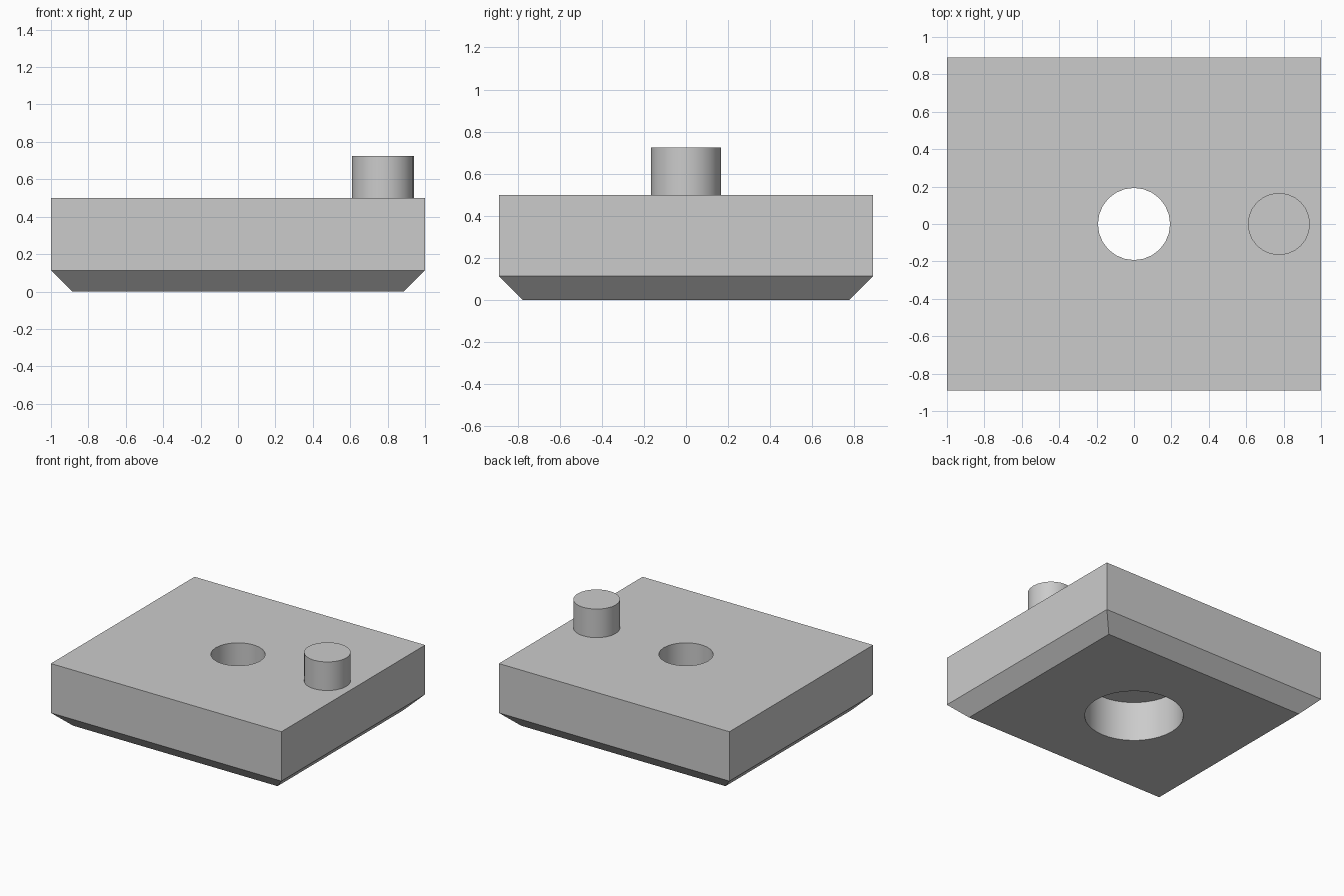
import bpy
import bmesh

cube = bpy.data.objects.get("Cube")
if cube:
    bpy.data.objects.remove(cube, do_unlink=True)

WIDTH, DEPTH, HEIGHT, CHAMFER = 2.0, 1.78, 0.5, 0.113

grey = bpy.data.materials.new("plain grey")
grey.use_nodes = True
colour = (0.6, 0.6, 0.6, 1)
grey.diffuse_color = colour
grey.node_tree.nodes["Principled BSDF"].inputs["Base Color"].default_value = colour


def cylinder(name, radius, bottom, top, x=0, sides=24):
    bpy.ops.mesh.primitive_cylinder_add(
        vertices=sides, radius=radius, depth=top - bottom,
        location=(x, 0, (top + bottom) / 2))
    obj = bpy.context.object
    obj.name = name
    obj.data.materials.append(grey)
    return obj


def smooth(obj):
    bpy.ops.object.select_all(action='DESELECT')
    obj.select_set(True)
    bpy.context.view_layer.objects.active = obj
    bpy.ops.object.shade_smooth_by_angle(angle=0.6)


# Block with a chamfered lower rim
bm = bmesh.new()
bmesh.ops.create_cube(bm, size=1)
for v in bm.verts:
    v.co.x *= WIDTH
    v.co.y *= DEPTH
    v.co.z = HEIGHT if v.co.z > 0 else 0
rim = [e for e in bm.edges if all(v.co.z == 0 for v in e.verts)]
bmesh.ops.bevel(bm, geom=rim, offset=CHAMFER, segments=1, affect='EDGES')
mesh = bpy.data.meshes.new("block")
bm.to_mesh(mesh)
bm.free()
block = bpy.data.objects.new("block", mesh)
bpy.context.collection.objects.link(block)
mesh.materials.append(grey)

# Through hole and wider counterbore from below
cutters = [cylinder("hole_cutter", 0.193, -0.1, 0.7),
           cylinder("counterbore_cutter", 0.353, -0.1, 0.312, sides=40)]
bpy.context.view_layer.objects.active = block
for cutter in cutters:
    cutter.hide_render = True
    cut = block.modifiers.new(cutter.name, 'BOOLEAN')
    cut.operation = 'DIFFERENCE'
    cut.solver = 'EXACT'
    cut.object = cutter
    bpy.ops.object.modifier_apply(modifier=cut.name)
for cutter in cutters:
    bpy.data.objects.remove(cutter, do_unlink=True)
smooth(block)

# Drive pin on the top
pin = cylinder("pin", 0.166, HEIGHT, 0.724, x=0.775)
smooth(pin)
